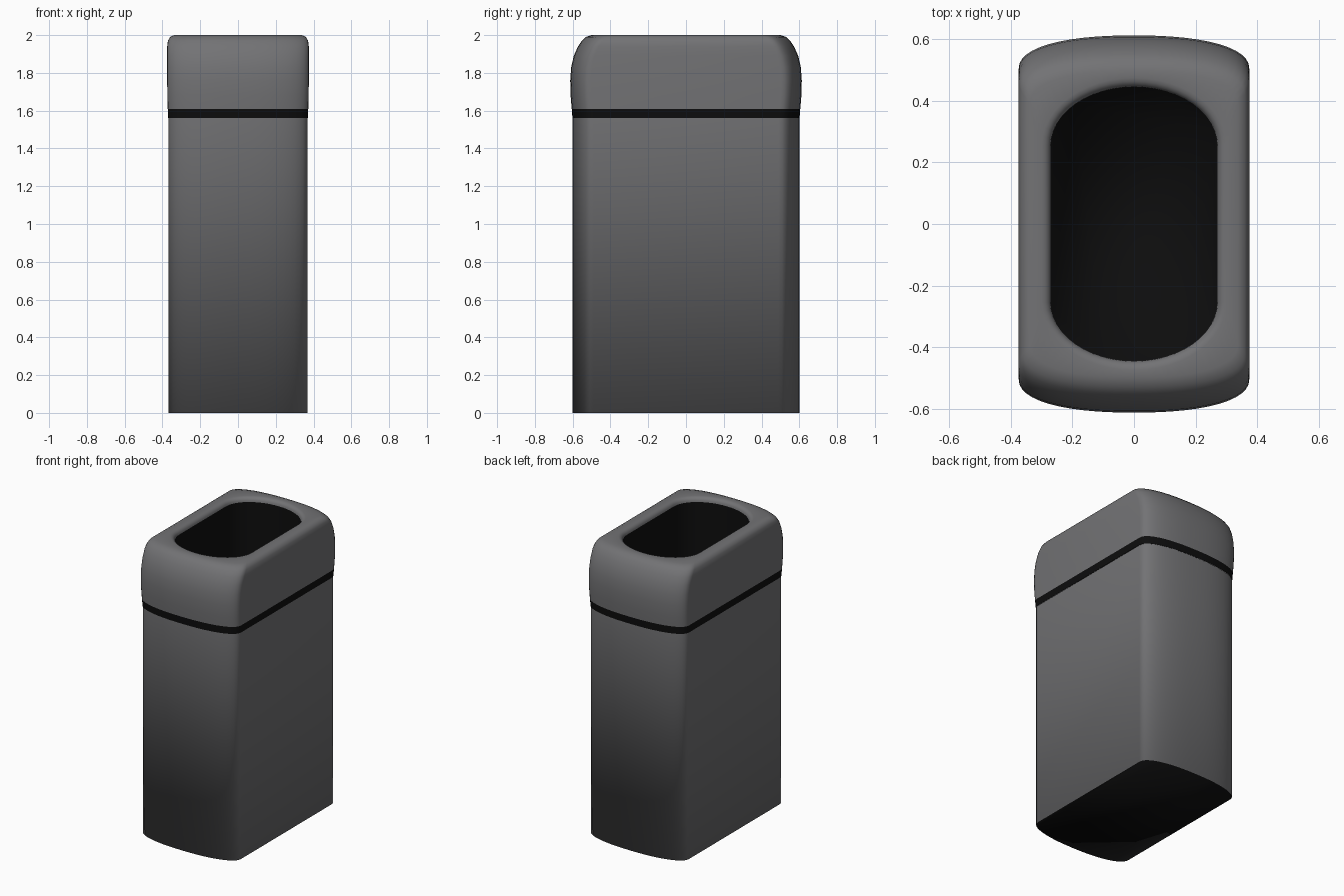
import bpy
import math

cube = bpy.data.objects.get("Cube")
if cube:
    bpy.data.objects.remove(cube, do_unlink=True)


def make_material(name, value):
    mat = bpy.data.materials.new(name)
    colour = (value, value, value * 1.04, 1)
    mat.diffuse_color = colour
    mat.use_nodes = True
    bsdf = mat.node_tree.nodes["Principled BSDF"]
    bsdf.inputs["Base Color"].default_value = colour
    bsdf.inputs["Roughness"].default_value = 0.6
    return mat


GREY = make_material("warm grey plastic", 0.17)
BLACK = make_material("black rubber", 0.004)
STEPS = 12


def outline(z, half_x, half_y, straight, power):
    """Straight long sides joined by bowed, superelliptic ends."""
    quarter = []
    for i in range(STEPS + 1):
        a = math.pi / 2 * i / STEPS
        quarter.append((half_x * abs(math.cos(a)) ** (2 / power) if i < STEPS else 0,
                        straight + (half_y - straight) * math.sin(a) ** (2 / power)))
    back = quarter + [(-x, y) for x, y in quarter[-2::-1]]
    return [(x, y, z) for x, y in back + [(-x, -y) for x, y in back]]


def loft(name, rings, mat, floor_mat=None):
    """Skin a stack of outlines; optionally close the first one."""
    count = len(rings[0])
    verts = [v for ring in rings for v in ring]
    faces = []
    for r in range(len(rings) - 1):
        for i in range(count):
            j = (i + 1) % count
            a, b = r * count, (r + 1) * count
            faces.append((a + i, a + j, b + j, b + i))
    if floor_mat:
        faces.append(tuple(reversed(range(count))))
    mesh = bpy.data.meshes.new(name)
    mesh.from_pydata(verts, [], faces)
    mesh.materials.append(mat)
    if floor_mat:
        mesh.materials.append(floor_mat)
        mesh.polygons[-1].material_index = 1
    mesh.shade_smooth()
    obj = bpy.data.objects.new(name, mesh)
    bpy.context.collection.objects.link(obj)
    return obj


def outer(z, half_x, half_y):
    return outline(z, half_x, half_y, half_y - 0.11, 2.3)


def opening(z, grow=0):
    return outline(z, 0.27 + grow, 0.445 + grow, 0.255, 2)


# Tall body with a black underside
loft("body", [outer(0, 0.368, 0.6), outer(1.56, 0.368, 0.6)], GREY, BLACK)

# Dark seam under the lid
loft("seam_band", [outer(1.56, 0.37, 0.601), outer(1.61, 0.372, 0.605)], BLACK)

# Lid with bulging ends and a rolled rim around the opening
lid_profile = [(1.61, 0.372, 0.605), (1.68, 0.374, 0.611), (1.76, 0.375, 0.613),
               (1.83, 0.375, 0.608), (1.89, 0.375, 0.594), (1.94, 0.375, 0.572),
               (1.97, 0.371, 0.551), (1.99, 0.36, 0.53), (2, 0.338, 0.5)]
lid = [outer(*p) for p in lid_profile]
for i in range(5):
    a = math.pi / 2 * i / 4
    lid.append(opening(1.97 + 0.03 * math.cos(a), 0.03 * (1 - math.sin(a))))
loft("lid", lid, GREY)

# Deep black liner seen through the opening
loft("liner", [opening(0.03), opening(1.97)][::-1], BLACK)
floor = loft("liner_floor", [opening(0.02), opening(0.03)], BLACK, BLACK)
floor.data.flip_normals()
